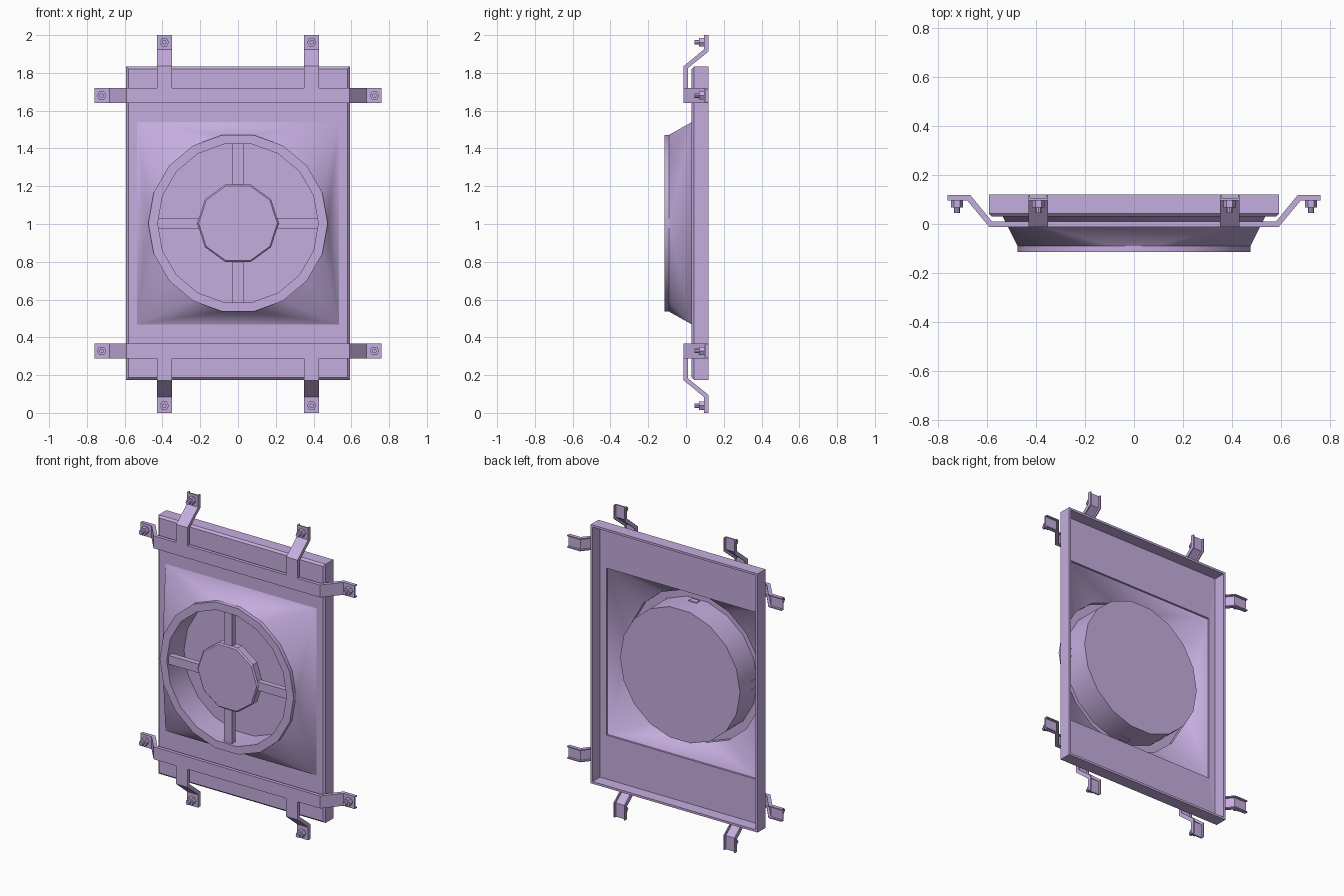
import bpy, bmesh, math
from mathutils import Vector

if "Cube" in bpy.data.objects:
    bpy.data.objects.remove(bpy.data.objects["Cube"])

ZC = 1.004
mat = bpy.data.materials.new("lilac")
mat.diffuse_color = (0.56, 0.42, 0.74, 1)
mat.use_nodes = True
mat.node_tree.nodes["Principled BSDF"].inputs["Base Color"].default_value = mat.diffuse_color


def finish(name, bm, smooth=None):
    bmesh.ops.recalc_face_normals(bm, faces=bm.faces)
    me = bpy.data.meshes.new(name)
    bm.to_mesh(me)
    bm.free()
    me.materials.append(mat)
    ob = bpy.data.objects.new(name, me)
    bpy.context.collection.objects.link(ob)
    if smooth:
        bpy.ops.object.select_all(action='DESELECT')
        ob.select_set(True)
        bpy.context.view_layer.objects.active = ob
        bpy.ops.object.shade_smooth_by_angle(angle=math.radians(smooth))
    return ob


def loft(name, rings, cap_start=False, cap_end=False, smooth=None):
    """Skin a list of equal-length closed point rings."""
    bm = bmesh.new()
    vs = [[bm.verts.new(p) for p in r] for r in rings]
    n = len(rings[0])
    for a, b in zip(vs, vs[1:]):
        for i in range(n):
            j = (i + 1) % n
            bm.faces.new((a[i], a[j], b[j], b[i]))
    if cap_start:
        bm.faces.new(vs[0])
    if cap_end:
        bm.faces.new(vs[-1])
    return finish(name, bm, smooth)


def circle(r, y, n, cx=0, cz=ZC):
    return [Vector((cx + r * math.cos(2 * math.pi * i / n), y,
                    cz + r * math.sin(2 * math.pi * i / n))) for i in range(n)]


def rect(hx, hz, y):
    return [Vector((sx * hx, y, ZC + sz * hz))
            for sx, sz in ((1, 1), (-1, 1), (-1, -1), (1, -1))]


def box(name, x0, x1, y0, y1, z0, z1):
    return loft(name, [[(x0, y, z0), (x1, y, z0), (x1, y, z1), (x0, y, z1)]
                       for y in (y0, y1)], True, True)


# Back-open tray with a square opening in its front plate
HX, HZ, HOLE = 0.592, 0.829, 0.535
loft("tray", [rect(HOLE, HOLE, 0.042), rect(HX - 0.014, HZ - 0.014, 0.045),
              rect(HX - 0.014, HZ - 0.014, 0.12), rect(HX, HZ, 0.12),
              rect(HX, HZ, 0.042), rect(HX - 0.012, HZ - 0.012, 0.03),
              rect(HOLE, HOLE, 0.03), rect(HOLE, HOLE, 0.042)])

# Shroud: square opening blending into an 18-sided mouth
N = 18
bm = bmesh.new()
c = [bm.verts.new(p) for p in circle(0.475, -0.09, N)]
q = [bm.verts.new(p) for p in rect(HOLE, HOLE, 0.03)]
for i in range(N):
    mid = 20 * i + 10
    a, b = c[i], c[(i + 1) % N]
    if mid in (90, 270):
        k = mid // 90
        bm.faces.new((a, b, q[k], q[k - 1]))
    else:
        bm.faces.new((a, b, q[mid // 90]))
bm.faces.new((c[0], q[0], q[3]))
bm.faces.new((c[9], q[2], q[1]))
finish("shroud", bm, 40)

# Mouth rim with deep inner well and closed floor
loft("mouth_ring", [circle(0.475, -0.09, N), circle(0.475, -0.115, N),
                    circle(0.425, -0.115, N), circle(0.425, 0.06, N)],
     cap_end=True, smooth=30)

# Hub and its four struts
loft("hub", [circle(0.208, -0.108, 10), circle(0.216, -0.1, 10),
             circle(0.216, -0.055, 10)], True, True)
for s in (1, -1):
    a, b = sorted((s * 0.2, s * 0.424))
    box("strut_horizontal", a, b, -0.1, -0.065, ZC - 0.028, ZC + 0.028)
    box("strut_vertical", -0.028, 0.028, -0.1, -0.065, ZC + a, ZC + b)


def strap(name, front, back, place):
    """U-channel, open to the rear, swept along matching front and back paths."""
    w, wi = 0.04, 0.033
    rings = []
    for f, k in zip(front, back):
        f, k = Vector(f), Vector(k)
        m = f.lerp(k, 0.4)
        rings.append([place(p.x, v, p.y) for v, p in (
            (-w, f), (w, f), (w, k), (wi, k), (wi, m), (-wi, m), (-wi, k), (-w, k))])
    return loft(name, rings, True, True)


def bolt(x, z):
    loft("bolt_nut", [circle(0.025, y, 6, x, z) for y in (0.068, 0.097)], True, True)
    loft("bolt_shank", [circle(0.012, y, 8, x, z) for y in (0.044, 0.07)], True, True)


# Mounting brackets: one cross bar and two straps at top and bottom
half_f = [(0.59, -0.012), (0.68, 0.096), (0.76, 0.096)]
half_b = [(0.579, 0.01), (0.668, 0.119), (0.76, 0.119)]
mirrored = lambda h: [(-u, y) for u, y in reversed(h)] + h
for s, tip in ((1, 2.0), (-1, 0.0)):
    zb = ZC + s * 0.676
    strap("cross_bar", mirrored(half_f), mirrored(half_b),
          lambda u, v, y: (u, y, zb + v))
    reach = abs(tip - zb)
    front = [(0.036, -0.012), (0.156, -0.012), (0.245, 0.096), (reach, 0.096)]
    back = [(0.036, 0.01), (0.145, 0.01), (0.233, 0.119), (reach, 0.119)]
    for x in (-0.39, 0.39):
        strap("end_strap", front, back, lambda u, v, y: (x + v, y, zb + s * u))
        bolt(x, tip - s * 0.038)
    for x in (-0.722, 0.722):
        bolt(x, zb)
